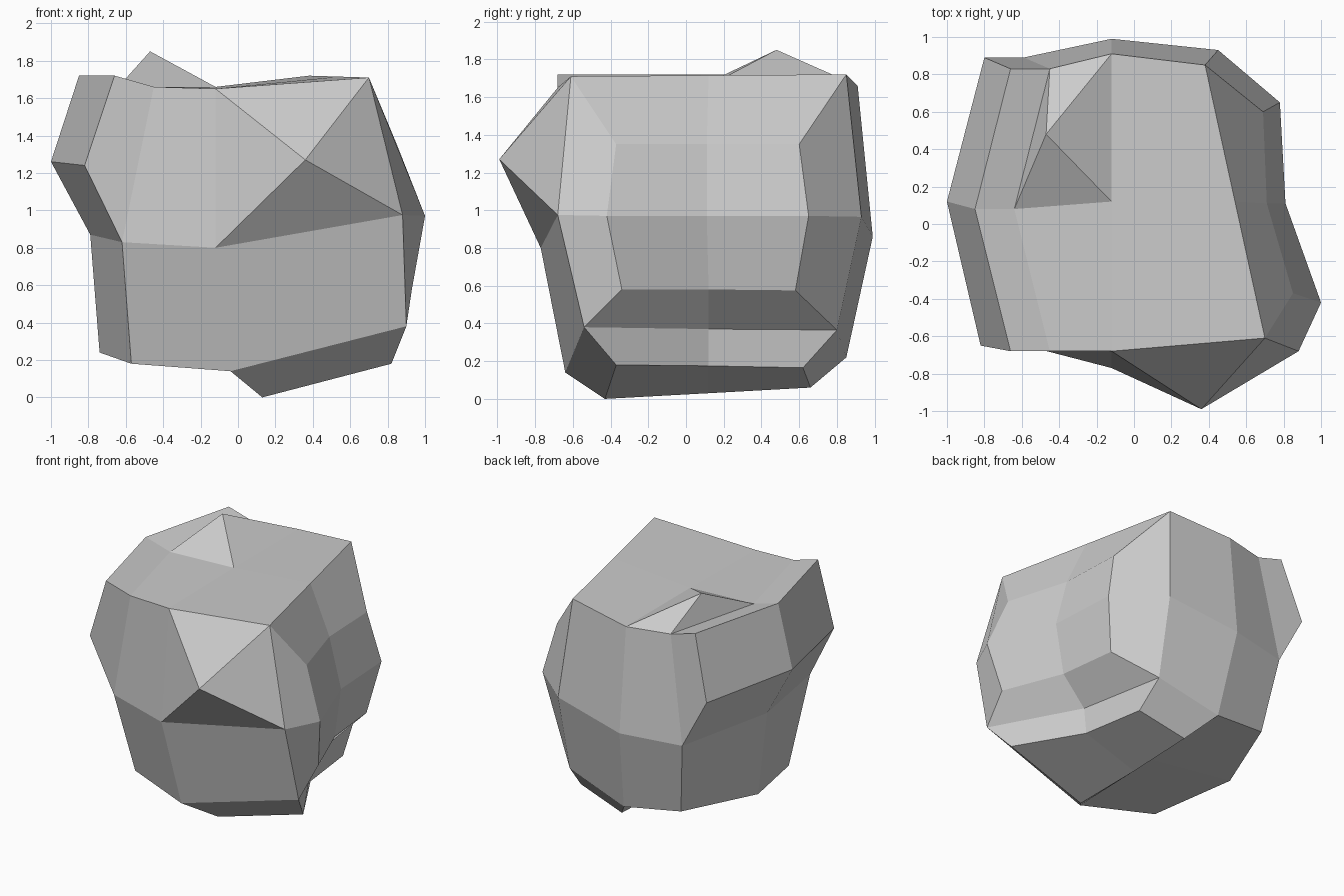
import bpy
import bmesh
from mathutils import Vector

old = bpy.data.objects.get("Cube")
if old:
    bpy.data.objects.remove(old, do_unlink=True)

# Three upright slices, front to back; each holds rows from bottom to top
front_slice = [
    [(-.57, -.45, .18), (-.04, -.64, .14), (.90, -.54, .38)],
    [(-.62, -.64, .83), (-.12, -.77, .80), (.88, -.68, .975)],
    [(-.45, -.68, 1.66), (-.12, -.68, 1.65), (.70, -.61, 1.71)],
]
middle_slice = [
    [(-.74, .17, .24), (-.05, .12, .18), (.56, .12, .37)],
    [(-.79, .13, .87), (0, .12, .9), (.68, .12, .97)],
    [(-.64, .08, 1.66), (-.12, .12, 1.66), (.54, .12, 1.715)],
]
back_slice = [
    [(-.51, .79, .28), (-.06, .85, .22), (.44, .80, .365)],
    [(-.59, .89, .85), (-.12, .99, .86), (.45, .93, .965)],
    [(-.45, .83, 1.66), (-.12, .91, 1.66), (.38, .85, 1.72)],
]

# Raised bulges, each a grid that follows the patch it grows from
side_bulge = [
    [(.93, -.34, .58), (.75, .12, .58), (.70, .58, .575)],
    [(1.0, -.42, .97), (.81, .11, .97), (.78, .65, .97)],
    [(.85, -.37, 1.35), (.71, .11, 1.35), (.69, .60, 1.35)],
]
shoulder_bulge = [
    [(-.82, -.65, 1.24), (-1.0, .12, 1.26), (-.80, .89, 1.24)],
    [(-.66, -.68, 1.72), (-.85, .08, 1.72), (-.66, .83, 1.72)],
]
base_bulge = [
    [(.13, -.43, 0), (.10, .12, .03), (.09, .66, .06)],
    [(.82, -.37, .18), (.54, .12, .175), (.47, .62, .165)],
]

bm = bmesh.new()


def make_grid(rows):
    return [[bm.verts.new(p) for p in row] for row in rows]


def outline(grid):
    """Border vertices of a grid, in order."""
    right = [row[-1] for row in grid[1:-1]]
    left = [row[0] for row in grid[1:-1]]
    return grid[0] + right + grid[-1][::-1] + left[::-1]


def skin(grid, peaks=None):
    """Fill a grid with quads; a peak splits its quad into a fan."""
    for r in range(len(grid) - 1):
        for c in range(len(grid[0]) - 1):
            ring = [grid[r][c], grid[r][c + 1], grid[r + 1][c + 1], grid[r + 1][c]]
            tip = (peaks or {}).get((r, c))
            if tip is None:
                bm.faces.new(ring)
                continue
            top = bm.verts.new(tip)
            for n in range(4):
                bm.faces.new((ring[n], ring[(n + 1) % 4], top))


def bulge(grid, raised_rows):
    """Raise a patch outward, with walls around its border."""
    raised = make_grid(raised_rows)
    skin(raised)
    low, high = outline(grid), outline(raised)
    for n in range(len(low)):
        m = (n + 1) % len(low)
        bm.faces.new((low[n], low[m], high[m], high[n]))


slices = [make_grid(s) for s in (front_slice, middle_slice, back_slice)]


def level(k, columns):
    return [[s[k][i] for s in slices] for i in columns]


def wall(i, levels):
    return [[s[k][i] for s in slices] for k in levels]


# Front with a pointed nose, plain back
skin(slices[0], {(1, 1): Vector((.36, -.99, 1.27))})
skin(slices[2])

# Top with a small peak
skin(level(2, (0, 1, 2)), {(0, 1): Vector((-.47, .48, 1.85))})

# Underside: one flat half, one raised half
skin(level(0, (0, 1)))
bulge(level(0, (1, 2)), base_bulge)

# Sides
skin(wall(0, (0, 1)))
bulge(wall(0, (1, 2)), shoulder_bulge)
bulge(wall(2, (0, 1, 2)), side_bulge)

# Drop the buried points and point every face outward
bmesh.ops.delete(bm, geom=[v for v in bm.verts if not v.link_faces], context='VERTS')
bmesh.ops.recalc_face_normals(bm, faces=bm.faces[:])

mesh = bpy.data.meshes.new("boulder")
bm.to_mesh(mesh)
bm.free()
boulder = bpy.data.objects.new("boulder", mesh)
bpy.context.collection.objects.link(boulder)

# Stone colour
stone = bpy.data.materials.new("grey_stone")
stone.use_nodes = True
grey = (.6, .6, .6, 1)
stone.diffuse_color = grey
stone.node_tree.nodes["Principled BSDF"].inputs["Base Color"].default_value = grey
mesh.materials.append(stone)
